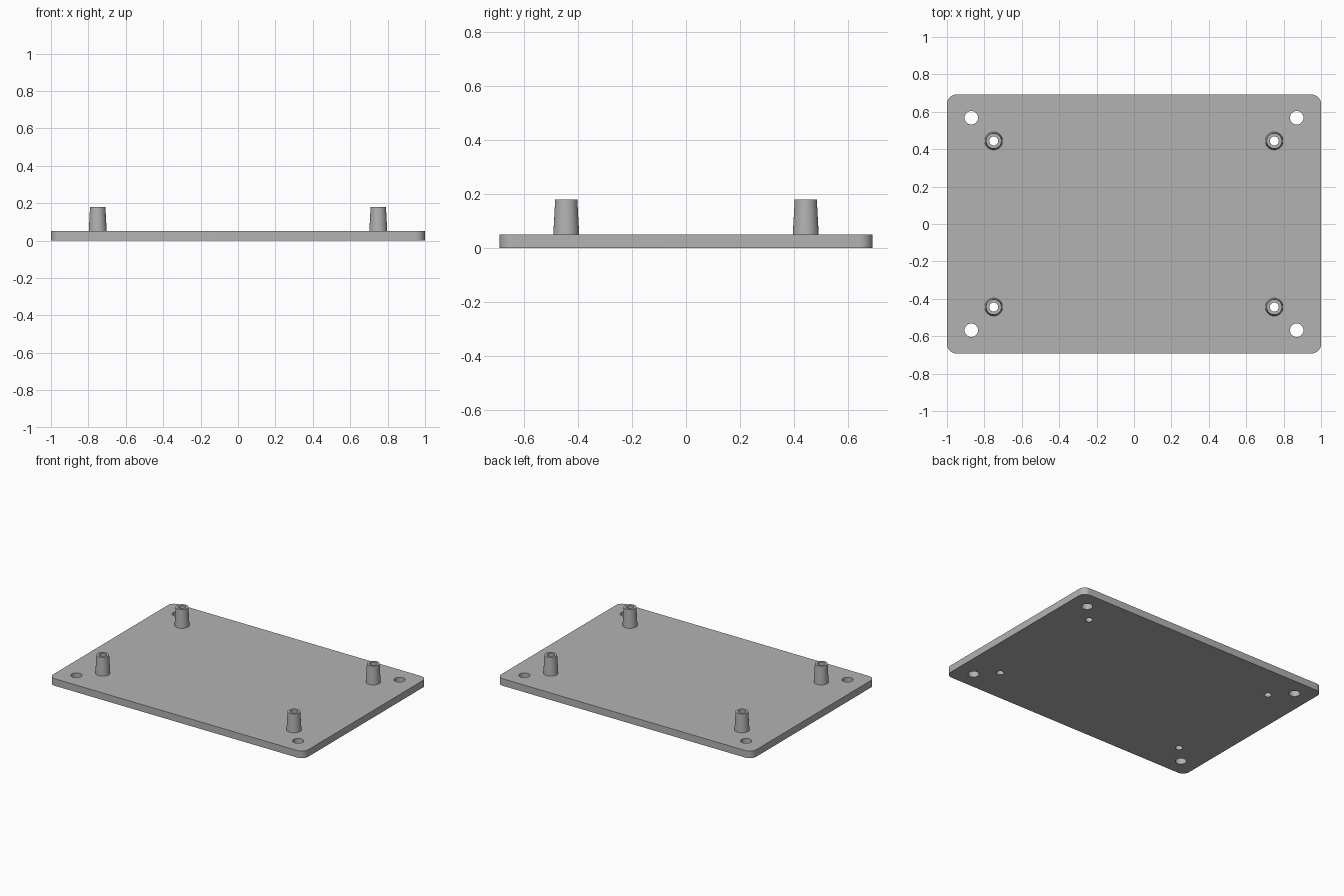
import bpy, bmesh, math

cube = bpy.data.objects.get("Cube")
if cube:
    bpy.data.objects.remove(cube, do_unlink=True)

HALF_X, HALF_Y, THICK, CORNER = 1.0, 0.692, 0.05, 0.05
TOP = 0.18
BORE = 0.024
HOLE = 0.036
SEGS = 48

grey = bpy.data.materials.new("light grey")
grey.use_nodes = True
colour = (0.45, 0.45, 0.45, 1)
grey.diffuse_color = colour
grey.node_tree.nodes["Principled BSDF"].inputs["Base Color"].default_value = colour


def make_object(name, bm):
    bmesh.ops.recalc_face_normals(bm, faces=bm.faces)
    mesh = bpy.data.meshes.new(name)
    bm.to_mesh(mesh)
    bm.free()
    mesh.materials.append(grey)
    obj = bpy.data.objects.new(name, mesh)
    bpy.context.collection.objects.link(obj)
    return obj


def shade(obj):
    bpy.ops.object.select_all(action="DESELECT")
    obj.select_set(True)
    bpy.context.view_layer.objects.active = obj
    bpy.ops.object.shade_smooth_by_angle(angle=math.radians(30))


def circle(x, y, radius):
    steps = [math.tau * i / SEGS for i in range(SEGS)]
    return [(x + radius * math.cos(a), y + radius * math.sin(a)) for a in steps]


def four(x, y):
    return [(sx * x, sy * y) for sx in (-1, 1) for sy in (-1, 1)]


STANDOFFS = four(0.75, 0.444)
MOUNTS = four(0.87, 0.568)

# Base plate outline with rounded corners
outline = []
for k, (sx, sy) in enumerate([(1, 1), (-1, 1), (-1, -1), (1, -1)]):
    for i in range(13):
        a = math.pi / 2 * (k + i / 12)
        outline.append((sx * (HALF_X - CORNER) + CORNER * math.cos(a),
                        sy * (HALF_Y - CORNER) + CORNER * math.sin(a)))

# Fill the outline around every hole, then extrude it upwards
loops = [outline]
loops += [circle(x, y, HOLE) for x, y in MOUNTS]
loops += [circle(x, y, BORE) for x, y in STANDOFFS]
bm = bmesh.new()
edges = []
for loop in loops:
    verts = [bm.verts.new((x, y, 0)) for x, y in loop]
    edges += [bm.edges.new((v, verts[i - 1])) for i, v in enumerate(verts)]
bmesh.ops.triangle_fill(bm, edges=edges, use_beauty=True, normal=(0, 0, 1))
result = bmesh.ops.extrude_face_region(bm, geom=bm.faces[:], use_keep_orig=True)
lifted = [g for g in result["geom"] if isinstance(g, bmesh.types.BMVert)]
bmesh.ops.translate(bm, verts=lifted, vec=(0, 0, THICK))
shade(make_object("base_plate", bm))

# Tapered hollow standoffs, lathed from a wall profile
PROFILE = [(BORE, THICK), (0.048, THICK), (0.041, TOP), (BORE, TOP)]
SIDES = ["left" if x > 0 else "right" for x, y in STANDOFFS]
for (x, y), side in zip(STANDOFFS, SIDES):
    bm = bmesh.new()
    rings = [[bm.verts.new((px, py, z)) for px, py in circle(0, 0, r)] for r, z in PROFILE]
    for low, high in zip(rings, rings[1:] + rings[:1]):
        for i in range(SEGS):
            bm.faces.new((low[i - 1], low[i], high[i], high[i - 1]))
    end = "front" if y < 0 else "back"
    standoff = make_object(f"{end}_{side}_standoff", bm)
    standoff.location = (x, y, 0)
    shade(standoff)
